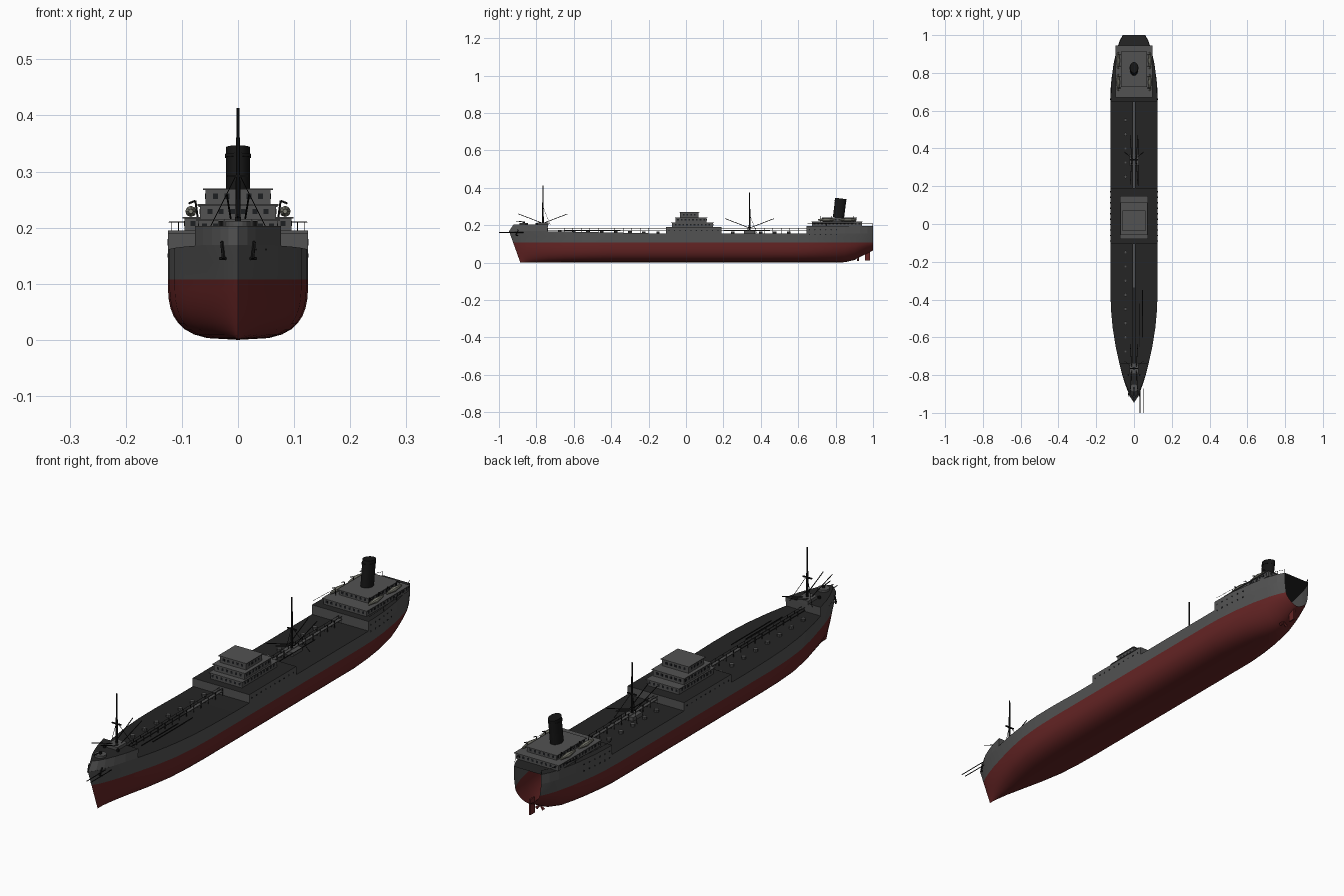
import bpy, bmesh, math
from mathutils import Vector, Matrix

cube = bpy.data.objects.get("Cube")
if cube:
    bpy.data.objects.remove(cube, do_unlink=True)


def material(name, r, g, b):
    m = bpy.data.materials.new(name)
    m.use_nodes = True
    m.diffuse_color = (r, g, b, 1)
    m.node_tree.nodes["Principled BSDF"].inputs["Base Color"].default_value = (r, g, b, 1)
    return m


GREY, RED, DECK, BLACK, CANVAS, GLASS = range(6)
MATS = [material("hull grey", .085, .085, .085), material("bottom red", .13, .018, .018),
        material("deck dark grey", .018, .018, .018), material("funnel black", .008, .008, .008),
        material("boat canvas", .22, .22, .18), material("window dark", .012, .013, .015)]


def finish(name, bm, smooth=False, recalc=True):
    if recalc:
        bmesh.ops.recalc_face_normals(bm, faces=bm.faces)
    me = bpy.data.meshes.new(name)
    bm.to_mesh(me)
    bm.free()
    for m in MATS:
        me.materials.append(m)
    ob = bpy.data.objects.new(name, me)
    bpy.context.collection.objects.link(ob)
    if smooth:
        bpy.ops.object.select_all(action='DESELECT')
        ob.select_set(True)
        bpy.context.view_layer.objects.active = ob
        bpy.ops.object.shade_smooth_by_angle(angle=math.radians(35))
    return ob


def box(bm, x0, x1, y0, y1, z0, z1, mat=GREY):
    c = Vector((x0 + x1, y0 + y1, z0 + z1)) / 2
    mx = Matrix.Translation(c) @ Matrix.Diagonal((x1 - x0, y1 - y0, z1 - z0, 1))
    vs = bmesh.ops.create_cube(bm, size=1, matrix=mx)["verts"]
    for f in {f for v in vs for f in v.link_faces}:
        f.material_index = mat


def rod(bm, a, b, r, mat=BLACK, sides=6, r2=None, squash=1):
    a, b = Vector(a), Vector(b)
    d = b - a
    mx = Matrix.Translation((a + b) / 2) @ d.to_track_quat('Z', 'Y').to_matrix().to_4x4()
    mx = mx @ Matrix.Diagonal((squash, 1, 1, 1))
    vs = bmesh.ops.create_cone(bm, cap_ends=True, segments=sides, radius1=r,
                               radius2=r if r2 is None else r2, depth=d.length, matrix=mx)["verts"]
    for f in {f for v in vs for f in v.link_faces}:
        f.material_index = mat


# Hull form: half breadth along the length, sheer and bow rake
BREADTH = [(-.945, 0), (-.92, .017), (-.89, .031), (-.85, .046), (-.8, .062), (-.74, .077),
           (-.65, .097), (-.55, .113), (-.45, .122), (-.35, .125), (.68, .125), (.75, .121),
           (.85, .108), (.93, .09), (.97, .076), (1, .06)]


def lerp_table(table, y):
    for (a, u), (b, v) in zip(table, table[1:]):
        if y <= b:
            return u + (v - u) * (y - a) / (b - a)
    return table[-1][1]


def clamp(t):
    return max(0, min(1, t))


def sheer(y):
    return .157 + .012 * clamp((-y - .2) / .6)


def bow(y):
    return clamp((-y - .6) / .345)


def stern(y):
    return clamp((y - .6) / .4)


def keel(y):
    return lerp_table([(-1, 0), (.84, 0), (.9, .014), (.95, .04), (1, .065)], y)


WATER = .108
STATIONS = [y for y, _ in BREADTH] + [-.2, 0, .2, .4, .6, .8, .9]
STATIONS.sort()


def section(y):
    b, s, k = bow(y), stern(y), keel(y)
    n = 3 - 1.5 * b - 1.5 * s
    w = lerp_table(BREADTH, y)
    pts = []
    for i in range(10):
        u = (i / 9) ** 1.6
        z = k + (WATER - k) * u
        x = w * (1 - .22 * b - .1 * s) * (1 - (1 - u) ** n) ** (1 / n)
        pts.append((x, z))
    wl = pts[-1][0]
    pts += [(wl + (w - wl) * .6, (WATER + sheer(y)) / 2), (w, sheer(y))]
    return [(x, y + b ** 3 * (.165 - z) * .36, z) for x, z in pts]


bm = bmesh.new()
for side in (1, -1):
    grid = [[bm.verts.new((x * side, y, z)) for x, y, z in section(s)] for s in STATIONS]
    for p, q in zip(grid, grid[1:]):
        for i in range(len(p) - 1):
            quad = (p[i], q[i], q[i + 1], p[i + 1])
            f = bm.faces.new(quad if side == 1 else quad[::-1])
            f.material_index = RED if i < 9 else GREY
bmesh.ops.remove_doubles(bm, verts=bm.verts, dist=.0002)
finish("hull", bm, smooth=True, recalc=False)


def raised_section(name, y0, y1, z1, walls=True, open_stern=False):
    """Hull-wide block following the hull outline, with a dark deck on top."""
    ys = [y0] + [y for y in STATIONS if y0 < y < y1] + [y1]
    bm = bmesh.new()
    rows = []
    for y in ys:
        w = lerp_table(BREADTH, y)
        top = z1 if walls else sheer(y) - .001
        y_top = y + (.022 * bow(y) ** 3 if walls else 0)
        rows.append([bm.verts.new(c) for c in ((-w, y, sheer(y)), (-w, y_top, top),
                                               (w, y_top, top), (w, y, sheer(y)))])
    for p, q in zip(rows, rows[1:]):
        for i in ((0, 1, 2) if walls else (1,)):
            f = bm.faces.new((p[i], q[i], q[i + 1], p[i + 1]))
            f.material_index = DECK if i == 1 else GREY
    if walls:
        bm.faces.new(rows[0])
        if not open_stern:
            bm.faces.new(rows[-1][::-1])
    finish(name, bm)


raised_section("main_deck", -.945, .66, 0, walls=False)
raised_section("forecastle", -.945, -.74, .203)
raised_section("midship_island", -.107, .19, .19)
raised_section("poop", .645, 1, .195, open_stern=True)


# Deckhouses with roof lips and rows of windows
def house(name, w, y0, y1, z0, z1, lip=.004, size=.009, gap=.02):
    bm = bmesh.new()
    box(bm, -w, w, y0, y1, z0, z1)
    box(bm, -w - lip, w + lip, y0 - lip, y1 + lip, z1 - .003, z1)
    zc, h, e = (z0 + z1) / 2, size / 2, .001
    for i in range(int(2 * w / gap)):
        x = (i - (int(2 * w / gap) - 1) / 2) * gap
        for y in (y0, y1):
            box(bm, x - h, x + h, y - e, y + e, zc - h, zc + h, GLASS)
    n = int((y1 - y0) / gap)
    for i in range(n):
        y = (y0 + y1) / 2 + (i - (n - 1) / 2) * gap
        for x in (w, -w):
            box(bm, x - e, x + e, y - h, y + h, zc - h, zc + h, GLASS)
    finish(name, bm)


house("bridge_lower_house", .07, -.075, .145, .19, .215)
house("bridge_middle_house", .068, -.055, .11, .215, .242)
house("bridge_wheelhouse", .058, -.032, .067, .242, .27)
house("aft_lower_house", .095, .675, .94, .195, .219)
house("aft_upper_house", .066, .73, .91, .219, .24)

# Funnel, raked slightly aft
bm = bmesh.new()
rod(bm, (0, .815, .24), (0, .828, .343), .03, sides=24, squash=.72)
rod(bm, (0, .825, .325), (0, .8255, .331), .0315, sides=24, squash=.74)
finish("funnel", bm, smooth=True)

# Lifeboats and davits on the aft house
bm = bmesh.new()
for s in (1, -1):
    for yc in (.75, .865):
        rod(bm, (s * .084, yc - .045, .229), (s * .084, yc, .229), .004, CANVAS, 8, .01)
        rod(bm, (s * .084, yc, .229), (s * .084, yc + .045, .229), .01, CANVAS, 8, .004)
        for y in (yc - .03, yc + .03):
            rod(bm, (s * .072, y, .219), (s * .076, y, .248), .0018)
            rod(bm, (s * .076, y, .248), (s * .088, y, .243), .0018)
finish("lifeboats", bm)

# Masts with crosstrees, booms and stays
for name, y, z0, z1, reach, base in (("fore_mast", -.765, .2, .413, .13, .21),
                                     ("main_mast", .34, .157, .375, .13, .185)):
    bm = bmesh.new()
    rod(bm, (0, y, z0), (0, y, z1), .005, r2=.0025, sides=8)
    box(bm, -.02, .02, y - .003, y + .003, z0 + .09, z0 + .094, BLACK)
    box(bm, -.025, .025, y - .03, y + .03, z0, z0 + .015, GREY)
    for s in (1, -1):
        for d in (1, -1):
            rod(bm, (s * .012, y, base), (s * .02, y + d * reach, base + .05), .0017)
        rod(bm, (0, y, z0 + .1), (s * .05, y + .04, z0), .001, sides=4)
    finish(name, bm)

# Catwalk with posts and handrail
bm = bmesh.new()
for y0, y1, mat in ((.19, .645, GREY), (-.335, -.107, GREY), (-.74, -.335, DECK)):
    box(bm, -.008, .008, y0, y1, .171, .174, mat)
    n = round((y1 - y0) / .045)
    for i in range(n + 1):
        y = y0 + (y1 - y0) * i / n
        for x in (-.007, .007):
            box(bm, x - .001, x + .001, y - .001, y + .001, .156, .184, DECK)
    for x in (-.007, .007):
        box(bm, x - .0006, x + .0006, y0, y1, .183, .184, DECK)
finish("catwalk", bm)

# Tank hatches on one side, pipes on the other
bm = bmesh.new()
for y in [-.15 - .075 * i for i in range(8)] + [.25 + .075 * i for i in range(5)]:
    rod(bm, (-.045, y, .155), (-.045, y, sheer(y) + .009), .009, GREY, 10)
finish("tank_hatches", bm)
bm = bmesh.new()
for x, y0, y1 in ((.03, -.65, -.42), (.045, -.6, -.35), (.025, .2, .45)):
    rod(bm, (x, y0, .17), (x, y1, .17), .002)
finish("deck_pipes", bm)

# Bow gear: gun platform, anchors and forward spars
bm = bmesh.new()
rod(bm, (0, -.868, .203), (0, -.868, .212), .022, GREY, 16)
rod(bm, (0, -.868, .212), (0, -.868, .219), .006)
rod(bm, (0, -.865, .218), (0, -.91, .222), .002)
for s in (1, -1):
    rod(bm, (s * .026, -.91, .145), (s * .029, -.897, .175), .003)
    rod(bm, (s * .022, -.908, .145), (s * .032, -.9, .145), .003)
    rod(bm, (s * .03, -.8, .2), (s * .03, -.8, .212), .005)
for x, y in ((.032, -.82), (.05, -.87)):
    rod(bm, (x, y, .161), (x, -1, .161), .0018)
finish("bow_gear", bm)

# Side portholes
bm = bmesh.new()
for s in (1, -1):
    for y0, n, z in ((-.09, 10, .172), (.66, 6, .176), (.66, 6, .15)):
        for i in range(n):
            y = y0 + i * .029
            w = lerp_table(BREADTH, y) * s
            rod(bm, (w - .001, y, z), (w + .001, y, z), .0035, GLASS, 8)
finish("portholes", bm)

# Stern railing
bm = bmesh.new()
for s in (1, -1):
    pts = [(s * (lerp_table(BREADTH, y) - .002), y) for y in (.65, .75, .85, .93, .97, .998)]
    for (x, y), (u, v) in zip(pts, pts[1:]):
        rod(bm, (x, y, .21), (u, v, .21), .0008, sides=4)
        rod(bm, (u, v, .195), (u, v, .21), .0008, sides=4)
finish("stern_railing", bm)

# Rudder and propeller
bm = bmesh.new()
box(bm, -.003, .003, .957, .985, .012, .075, RED)
rod(bm, (0, .88, .028), (0, .925, .028), .005, RED, 8)
for i in range(4):
    a = math.radians(45 + 90 * i)
    rod(bm, (0, .92, .028), (.022 * math.cos(a), .92, .028 + .022 * math.sin(a)), .003, RED, 6, .006)
finish("rudder_and_propeller", bm)
